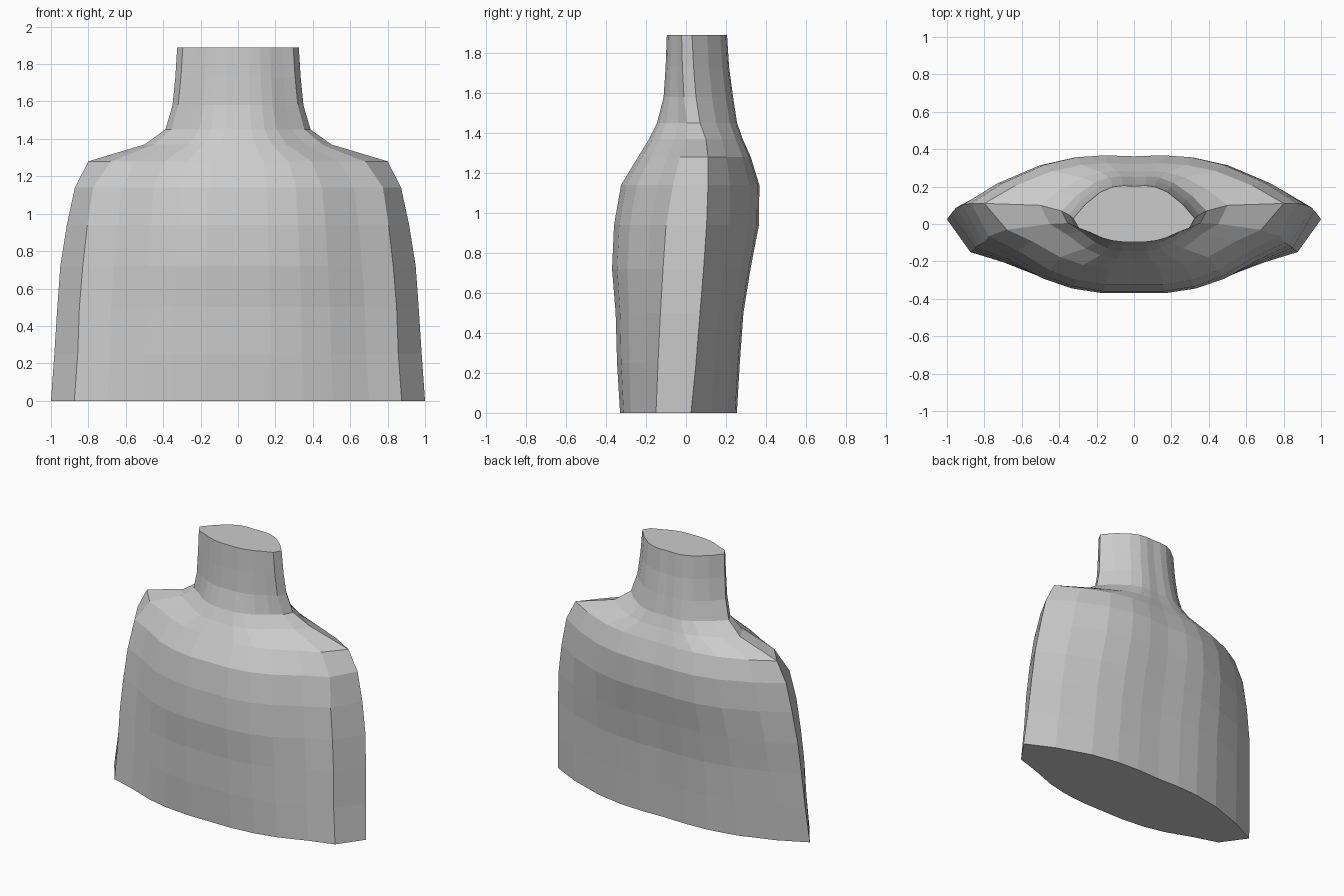
import bpy, bmesh

# Torso rings: z, front y, front-corner (x, y), side-tip (x, y), back y
RINGS = [
    (0.00, -.330, .875, -.150, 1.000, .025, .250),
    (0.25, -.345, .857, -.140, .982, .050, .265),
    (0.50, -.352, .848, -.128, .966, .070, .283),
    (0.72, -.370, .830, -.115, .950, .088, .318),
    (0.94, -.360, .805, -.100, .915, .103, .360),
    (1.14, -.325, .775, -.065, .872, .110, .362),
    (1.28, -.240, .680, -.030, .800, .110, .320),
    (1.37, -.185, .450, .000, .500, .100, .280),
    (1.45, -.145, .355, .005, .388, .070, .252),
    (1.58, -.112, .320, -.010, .350, .050, .232),
    (1.73, -.102, .305, -.018, .335, .038, .212),
    (1.89, -.096, .295, -.022, .325, .030, .202),
]
# Shape of the chest and back: (fraction of width, fraction of depth fall-off)
FRONT = [(0, 0), (.2, 0), (.4, .10), (.58, .30), (.8, .70), (1, 1)]
BACK = [(1, 1), (.8, .56), (.55, .18), (.35, .02), (.18, -.02), (0, 0)]


def ring_points(z, yf, cx, cy, tx, ty, yb):
    half = [(f * cx, yf + t * (cy - yf), z) for f, t in FRONT]
    half += [(f * tx, yb + t * (ty - yb), z) for f, t in BACK]
    mirrored = [(-x, y, zz) for x, y, zz in reversed(half[1:-1])]
    return half + mirrored


# Loft the rings into one closed faceted body with flat neck and base caps
bm = bmesh.new()
loops = [[bm.verts.new(p) for p in ring_points(*r)] for r in RINGS]
n = len(loops[0])
for low, high in zip(loops, loops[1:]):
    for i in range(n):
        j = (i + 1) % n
        bm.faces.new((low[i], low[j], high[j], high[i]))
bm.faces.new(loops[0][::-1])
bm.faces.new(loops[-1])
bmesh.ops.recalc_face_normals(bm, faces=bm.faces)

mesh = bpy.data.meshes.new("torso_bust")
bm.to_mesh(mesh)
bm.free()
torso = bpy.data.objects.new("torso_bust", mesh)
bpy.context.collection.objects.link(torso)
